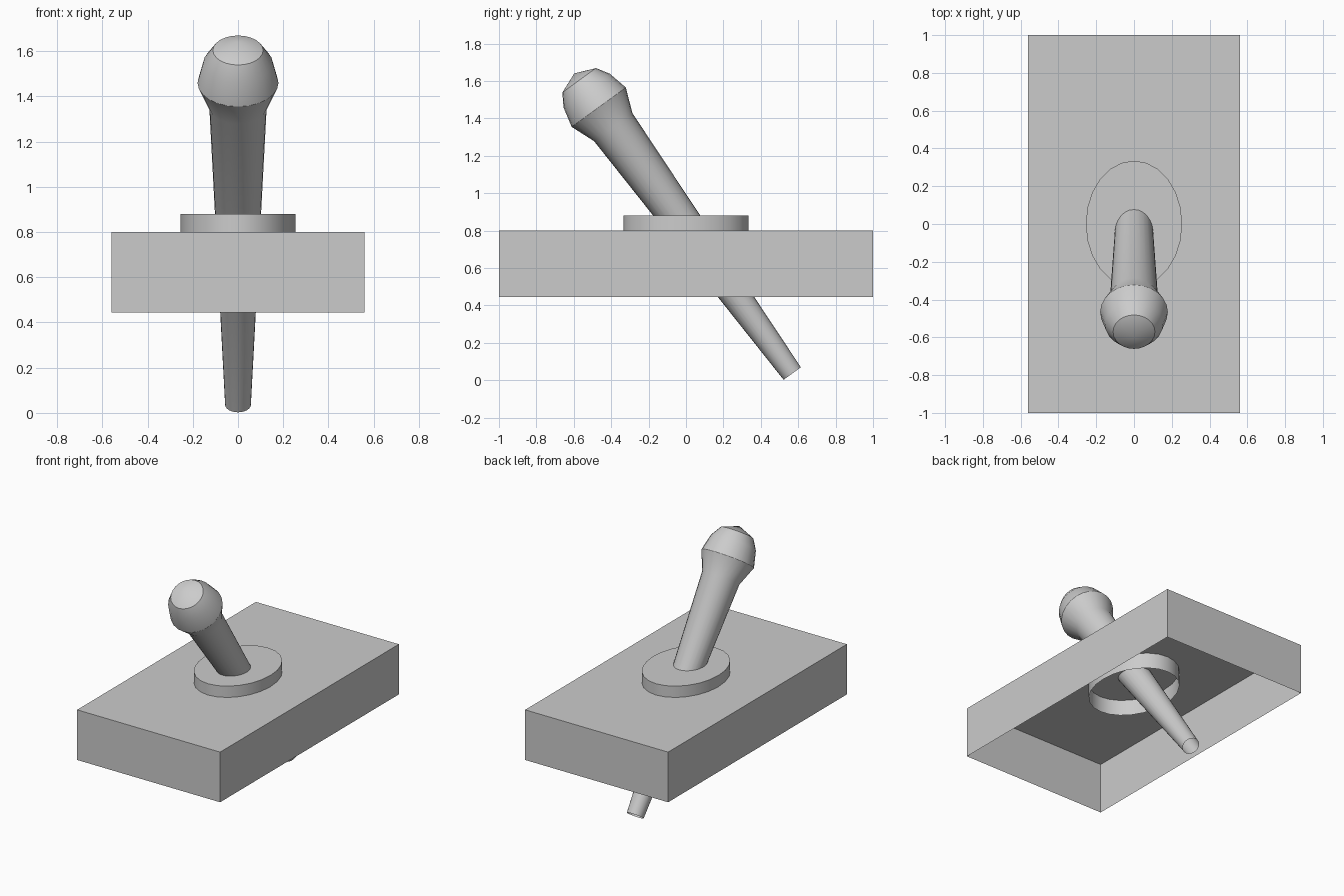
import bpy, bmesh, math
from mathutils import Matrix

if "Cube" in bpy.data.objects:
    bpy.data.objects.remove(bpy.data.objects["Cube"])


def finish(name, bm, smooth=None):
    bmesh.ops.recalc_face_normals(bm, faces=bm.faces[:])
    mesh = bpy.data.meshes.new(name)
    bm.to_mesh(mesh)
    bm.free()
    obj = bpy.data.objects.new(name, mesh)
    bpy.context.collection.objects.link(obj)
    if smooth:
        bpy.ops.object.select_all(action='DESELECT')
        obj.select_set(True)
        bpy.context.view_layer.objects.active = obj
        bpy.ops.object.shade_smooth_by_angle(angle=math.radians(smooth))
    return obj


def lathe(profile, sides, matrix):
    """Stack of rings (radius, height), open at the bottom and closed at the top."""
    bm = bmesh.new()
    rings = []
    for r, h in profile:
        if r == 0:
            rings.append([bm.verts.new((0, 0, h))])
        else:
            rings.append([bm.verts.new((r * math.cos(2 * math.pi * i / sides),
                                        r * math.sin(2 * math.pi * i / sides), h))
                          for i in range(sides)])
    for a, b in zip(rings, rings[1:]):
        for i in range(sides):
            j = (i + 1) % sides
            if len(b) == 1:
                bm.faces.new((a[i], a[j], b[0]))
            else:
                bm.faces.new((a[i], a[j], b[j], b[i]))
    if len(rings[-1]) > 1:
        bm.faces.new(rings[-1])
    bm.transform(matrix)
    return bm


# Base housing: box open underneath
bm = bmesh.new()
bmesh.ops.create_cube(bm, size=1, matrix=Matrix.Translation((0, 0, 0.6225))
                      @ Matrix.Diagonal((1.12, 2, 0.355, 1)))
bm.faces.ensure_lookup_table()
bottom = min(bm.faces, key=lambda f: f.calc_center_median().z)
bmesh.ops.delete(bm, geom=[bottom], context='FACES_ONLY')
finish("switch_base", bm)

# Oval collar, passing down through the housing top
collar = lathe([(1, 0.69), (1, 0.88)], 24, Matrix.Diagonal((0.255, 0.335, 1, 1)))
finish("oval_collar", collar, 35)

# Tilted tapered lever with a rounded knob
tilt = Matrix.Translation((0, 0.568, 0.036)) @ Matrix.Rotation(math.radians(36), 4, 'X')
lever = lathe([(0.057, 0), (0.127, 1.628), (0.179, 1.76), (0.153, 1.87),
               (0.111, 1.938), (0, 1.983)], 24, tilt)
# Keep the edge around the knob cap crisp
finish("lever", lever, 32)
